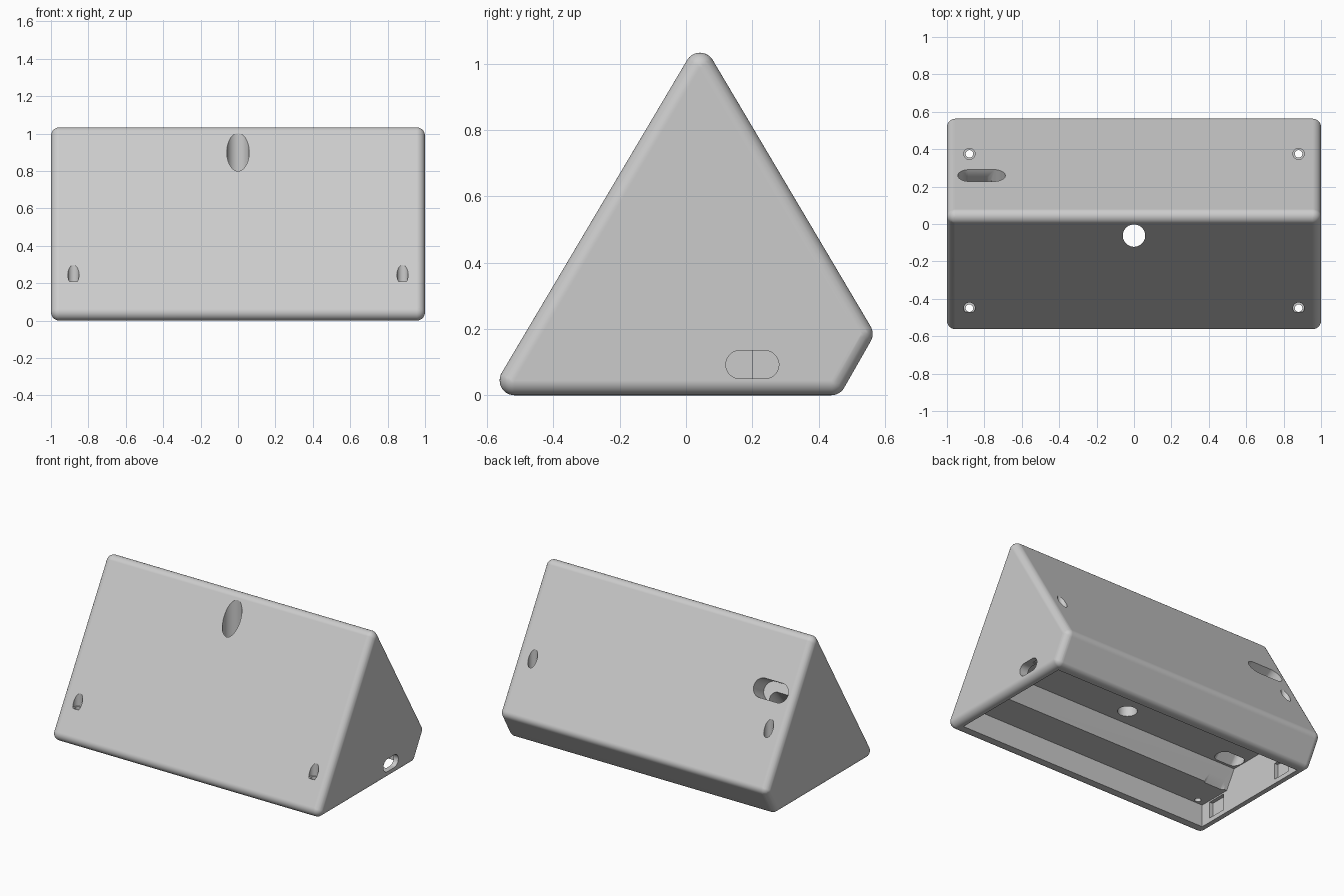
import bpy, bmesh, math
from mathutils import Matrix, Vector

cube = bpy.data.objects.get("Cube")
if cube:
    bpy.data.objects.remove(cube, do_unlink=True)

grey = bpy.data.materials.new("light grey plastic")
grey.use_nodes = True
colour = (0.6, 0.6, 0.6, 1)
grey.diffuse_color = colour
grey.node_tree.nodes["Principled BSDF"].inputs["Base Color"].default_value = colour


def make_object(name, bm):
    bmesh.ops.recalc_face_normals(bm, faces=bm.faces)
    mesh = bpy.data.meshes.new(name)
    bm.to_mesh(mesh)
    bm.free()
    mesh.materials.append(grey)
    obj = bpy.data.objects.new(name, mesh)
    bpy.context.collection.objects.link(obj)
    return obj


def cut(cutter):
    """Subtract a cutter from the casing, then discard it."""
    cutter.hide_render = True
    mod = casing.modifiers.new(cutter.name, 'BOOLEAN')
    mod.operation = 'DIFFERENCE'
    mod.solver = 'EXACT'
    mod.object = cutter
    bpy.ops.object.modifier_apply(modifier=mod.name)
    bpy.data.objects.remove(cutter, do_unlink=True)


def cut_box(name, x, y, z, lean=0):
    """Box cut; lean moves the top front edge backwards."""
    bm = bmesh.new()
    bmesh.ops.create_cube(bm, size=1)
    size = Vector((x[1] - x[0], y[1] - y[0], z[1] - z[0]))
    middle = Vector((sum(x), sum(y), sum(z))) / 2
    for v in bm.verts:
        shift = lean if v.co.y < 0 < v.co.z else 0
        v.co = middle + v.co * size + Vector((0, shift, 0))
    cut(make_object(name, bm))


def cut_slot(name, start, end, radius, length=0, across=(1, 0, 0)):
    """Rounded slot (or round hole if length is 0) swept from start to end."""
    start, end, across = Vector(start), Vector(end), Vector(across)
    up = (end - start).normalized().cross(across)
    steps = 32
    bm = bmesh.new()
    ring = []
    for i in range(steps):
        a = math.tau * (i + 0.5) / steps
        shift = math.copysign(length / 2, math.cos(a))
        ring.append(bm.verts.new(start + across * (radius * math.cos(a) + shift)
                                 + up * radius * math.sin(a)))
    face = bm.faces.new(ring)
    extruded = bmesh.ops.extrude_face_region(bm, geom=[face])["geom"]
    bmesh.ops.translate(bm, vec=end - start,
                        verts=[g for g in extruded if isinstance(g, bmesh.types.BMVert)])
    cut(make_object(name, bm))


# Casing: rounded wedge, the hull of a ball at each corner
RADIUS = 0.045
profile = [(-0.517, 0.045), (0.438, 0.045), (0.518, 0.185), (0.042, 0.988)]
bm = bmesh.new()
for x in (-1 + RADIUS, 1 - RADIUS):
    for y, z in profile:
        bmesh.ops.create_uvsphere(bm, u_segments=32, v_segments=16, radius=RADIUS,
                                  matrix=Matrix.Translation((x, y, z)))
hull = bmesh.ops.convex_hull(bm, input=bm.verts)
inner = {g for g in hull["geom_interior"] if isinstance(g, bmesh.types.BMVert)}
bmesh.ops.delete(bm, geom=list(inner), context='VERTS')
bmesh.ops.dissolve_limit(bm, angle_limit=math.radians(0.5), verts=bm.verts, edges=bm.edges)
casing = make_object("casing", bm)
bpy.context.view_layer.objects.active = casing
casing.select_set(True)

# Stepped pocket open at the bottom, its inner step leaning with the front
cut_box("lower_pocket", (-0.94, 0.94), (-0.48, 0.41), (-0.1, 0.15))
cut_box("upper_pocket", (-0.94, 0.94), (-0.308, 0.22), (0.05, 0.27), 0.128)

# Catch notches in both end walls
for side in (-1, 1):
    x = sorted((side * 0.9, side * 0.965))
    for y in (-0.41, 0.2):
        cut_box("catch_notch", x, (y, y + 0.13), (0.03, 0.14))

# Counterbored screw holes
for x in (-0.88, 0.88):
    for y in (-0.45, 0.375):
        cut_slot("screw_head_hole", (x, y, 0.21), (x, y, 0.9), 0.03)
        cut_slot("screw_hole", (x, y, 0.05), (x, y, 0.5), 0.02)

# Large upright hole near the ridge
cut_slot("ridge_hole", (0, -0.062, 0.2), (0, -0.062, 1.2), 0.06)

# Port in the left end
cut_slot("side_port", (0.9, 0.2, 0.0925), (1.1, 0.2, 0.0925), 0.0425, 0.075, (0, 1, 0))

# Back socket with a cable passage down to the pocket
cut_slot("back_socket", (-0.815, 0.15, 0.645), (-0.815, 0.34, 0.757), 0.062, 0.13)
cut_slot("cable_passage", (-0.84, -0.25, 0.095), (-0.84, 0.235, 0.682), 0.045, 0.1)

# Smooth rounded edges, flat broad faces
bpy.ops.object.shade_smooth_by_angle(angle=math.radians(30))
weighted = casing.modifiers.new("flat_faces", 'WEIGHTED_NORMAL')
weighted.keep_sharp = True
